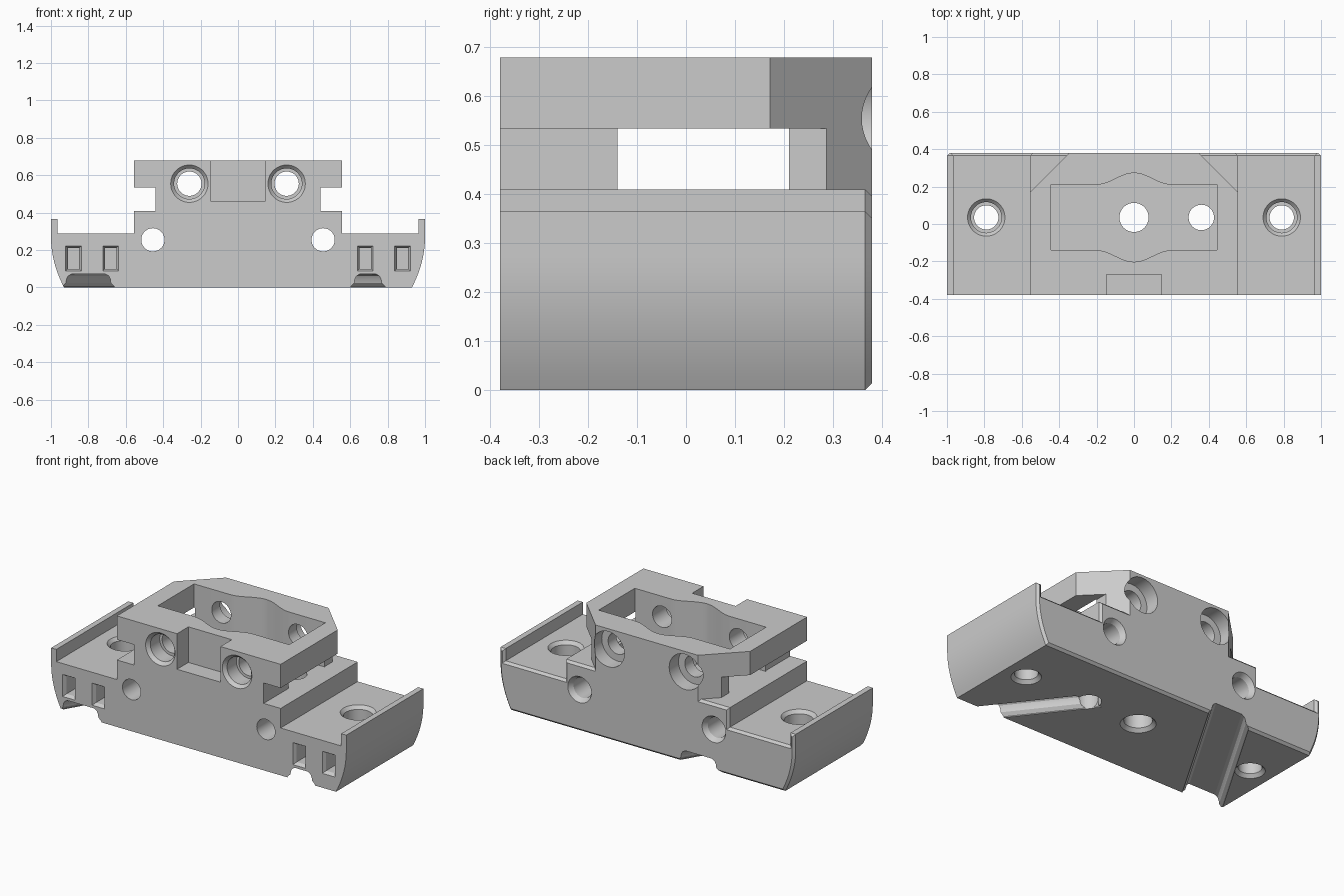
import bpy, bmesh, math
from mathutils import Vector

if "Cube" in bpy.data.objects:
    bpy.data.objects.remove(bpy.data.objects["Cube"], do_unlink=True)

grey = bpy.data.materials.new("plain_grey")
grey.use_nodes = True
COLOUR = (0.6, 0.6, 0.6, 1)
grey.diffuse_color = COLOUR
grey.node_tree.nodes["Principled BSDF"].inputs["Base Color"].default_value = COLOUR


def finish(name, bm):
    bmesh.ops.recalc_face_normals(bm, faces=bm.faces)
    mesh = bpy.data.meshes.new(name)
    bm.to_mesh(mesh)
    bm.free()
    mesh.materials.append(grey)
    ob = bpy.data.objects.new(name, mesh)
    bpy.context.collection.objects.link(ob)
    return ob


def loft(name, rings, back_bevel=0):
    """Solid through matching rings of points, capped at both ends."""
    bm = bmesh.new()
    loops = [[bm.verts.new(p) for p in ring] for ring in rings]
    n = len(loops[0])
    for a, b in zip(loops, loops[1:]):
        for i in range(n):
            j = (i + 1) % n
            bm.faces.new((a[i], a[j], b[j], b[i]))
    bm.faces.new(loops[0][::-1])
    cap = bm.faces.new(loops[-1])
    if back_bevel:
        bmesh.ops.recalc_face_normals(bm, faces=bm.faces)
        bmesh.ops.inset_region(bm, faces=[cap], thickness=back_bevel,
                               depth=back_bevel, use_even_offset=True)
    return finish(name, bm)


def plan(name, outline, z0, z1):
    return loft(name, [[(x, y, z) for x, y in outline] for z in (z0, z1)])


def box(name, x0, x1, y0, y1, z0, z1):
    return plan(name, [(x0, y0), (x1, y0), (x1, y1), (x0, y1)], z0, z1)


def bore(name, axis, a, b, steps, sides=48):
    """Stepped round cutter; steps are (position along axis, radius)."""
    rings = []
    for t, r in steps:
        ring = []
        for i in range(sides):
            k = math.tau * i / sides
            u, v = a + r * math.cos(k), b + r * math.sin(k)
            ring.append((u, t, v) if axis == "y" else (u, v, t))
        rings.append(ring)
    return loft(name, rings)


def combine(base, other, operation):
    mod = base.modifiers.new(operation, "BOOLEAN")
    mod.object, mod.operation, mod.solver = other, operation, "EXACT"
    bpy.context.view_layer.update()
    graph = bpy.context.evaluated_depsgraph_get()
    mesh = bpy.data.meshes.new_from_object(base.evaluated_get(graph))
    base.modifiers.clear()
    base.data = mesh
    bpy.data.objects.remove(other, do_unlink=True)


def mirrored(half):
    return half + [(-x, y) for x, y in reversed(half)]


F, B = -0.38, 0.38   # front and back planes

# Lower body: curved ends, lips, decks and raised middle step
curve = [(1 - 0.07 * (1 - i / 10) ** 2, 0.27 * i / 10) for i in range(11)]
half = curve + [(1, 0.365), (0.965, 0.365), (0.965, 0.29), (0.555, 0.29), (0.555, 0.41)]
EDGE = 0.014
body = loft("carriage_body", [[(x, y, z) for x, z in mirrored(half)]
                              for y in (F, B - EDGE)], EDGE)

# Neck and overhanging top block, with clipped rear corners
for name, w, y, z0, z1 in (("neck", 0.44, 0.287, 0.33, 0.6),
                           ("top_block", 0.555, 0.172, 0.535, 0.68)):
    combine(body, plan(name, mirrored([(w, F), (w, y), (0.347, B)]), z0, z1), "UNION")

cutters = []

# Top pocket with a bulged middle
C, H = 0.035, 0.175
bulge = [(0.2 - 0.4 * i / 20) for i in range(21)]
rise = [H + 0.0625 * (0.5 + 0.5 * math.cos(math.pi * x / 0.2)) for x in bulge]
upper = [(0.445, C + H)] + [(x, C + h) for x, h in zip(bulge, rise)] + [(-0.445, C + H)]
lower = [(x, 2 * C - y) for x, y in reversed(upper)]
cutters.append(plan("pocket", upper + lower, 0.408, 0.8))

# Notch in the upper front
cutters.append(box("front_notch", -0.147, 0.147, -0.5, -0.27, 0.462, 0.8))

# Holes and small front pockets on both sides
for s in (-1, 1):
    cutters.append(bore("upper_bore", "y", s * 0.26, 0.555, [
        (-0.4, 0.1), (F, 0.1), (-0.36, 0.082), (-0.27, 0.082), (-0.27, 0.065),
        (0.29, 0.065), (0.29, 0.108), (0.42, 0.108)]))
    cutters.append(bore("lower_bore", "y", s * 0.455, 0.255, [
        (-0.4, 0.062), (0.35, 0.062), (B, 0.08), (0.4, 0.08)]))
    cutters.append(bore("deck_bore", "z", s * 0.79, C, [
        (-0.02, 0.083), (0, 0.083), (0.02, 0.065), (0.16, 0.065), (0.16, 0.082),
        (0.27, 0.082), (0.29, 0.1), (0.4, 0.1)]))
    for x in (0.68, 0.88):
        rings = []
        for y, g in ((-0.42, 0), (F, 0), (-0.36, 0.012), (-0.26, 0.012)):
            x0, x1 = s * x - 0.042 + g, s * x + 0.042 - g
            z0, z1 = 0.088 + g, 0.223 - g
            rings.append([(x0, y, z0), (x1, y, z0), (x1, y, z1), (x0, y, z1)])
        cutters.append(loft("strap_pocket", rings))

# Vertical holes in the pocket floor
cutters.append(bore("centre_bore", "z", 0, C, [
    (-0.02, 0.098), (0, 0.098), (0.02, 0.078), (0.6, 0.078)]))
cutters.append(bore("side_bore", "z", 0.36, C, [(-0.02, 0.068), (0.6, 0.068)]))


# Slanted grooves in the underside
def groove(name, w, start, end):
    side = [(w + 0.01, -0.05), (w + 0.01, 0.005), (w - 0.01, 0.025), (w - 0.013, 0.045),
            (w - 0.022, 0.062), (w - 0.04, 0.072)]
    (xa, ya), (xb, yb) = start, end
    slope = (xb - xa) / (yb - ya)
    xs = xa + slope * (-0.45 - ya)
    return loft(name, [[(cx + x, y, z) for x, z in mirrored(side)]
                       for cx, y in ((xs, -0.45), (xb, yb))])


cutters.append(groove("through_groove", 0.13, (-0.8, F), (-0.31, 0.45)))
cutters.append(groove("blind_groove", 0.083, (0.695, F), (0.36, 0.05)))
cutters.append(bore("groove_end", "z", 0.36, 0.05, [
    (-0.05, 0.072), (0.05, 0.066), (0.0721, 0.05)]))

for c in cutters:
    combine(body, c, "DIFFERENCE")

# Smooth curved walls, keep hard edges
bpy.ops.object.select_all(action="DESELECT")
body.select_set(True)
bpy.context.view_layer.objects.active = body
bpy.ops.object.shade_smooth_by_angle(angle=math.radians(25))
